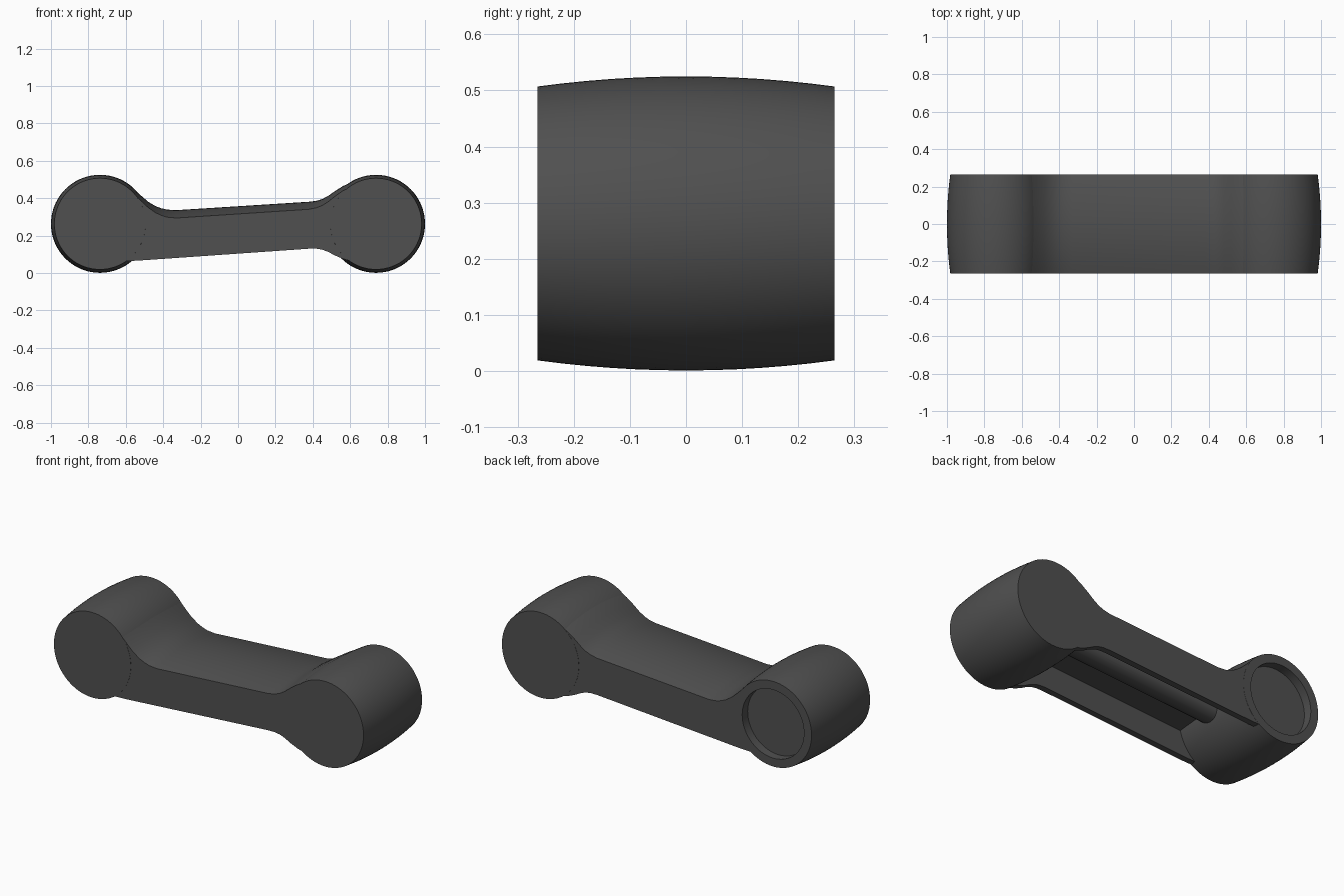
import bpy, bmesh, math

if "Cube" in bpy.data.objects:
    bpy.data.objects.remove(bpy.data.objects["Cube"])

HALF_Y = 0.265
CX, CZ = 0.738, 0.263

dark = bpy.data.materials.new("dark_grey")
dark.diffuse_color = (0.08, 0.08, 0.08, 1)
dark.use_nodes = True
dark.node_tree.nodes["Principled BSDF"].inputs["Base Color"].default_value = dark.diffuse_color


def add_object(bm, name):
    bmesh.ops.recalc_face_normals(bm, faces=bm.faces)
    me = bpy.data.meshes.new(name)
    bm.to_mesh(me)
    bm.free()
    me.materials.append(dark)
    ob = bpy.data.objects.new(name, me)
    bpy.context.collection.objects.link(ob)
    return ob


def activate(ob):
    bpy.ops.object.select_all(action='DESELECT')
    ob.select_set(True)
    bpy.context.view_layer.objects.active = ob


def smooth(ob, angle):
    activate(ob)
    bpy.ops.object.shade_smooth_by_angle(angle=math.radians(angle))


def loft(rings_co):
    bm = bmesh.new()
    rings = [[bm.verts.new(c) for c in ring] for ring in rings_co]
    for a, b in zip(rings, rings[1:]):
        for i in range(len(a)):
            j = (i + 1) % len(a)
            bm.faces.new((a[i], a[j], b[j], b[i]))
    bm.faces.new(rings[0])
    bm.faces.new(rings[-1])
    return bm


def turned(name, x, prof, n=72):
    # solid turned around the y axis
    ang = [2 * math.pi * k / n for k in range(n)]
    return add_object(loft([[(x + r * math.cos(a), y, CZ + r * math.sin(a)) for a in ang]
                            for r, y in prof]), name)


# crowned end barrels, the left one with a round recess in its rear face
crown = [(0.262 - 0.018 * (t / 6) ** 2, HALF_Y * t / 6) for t in range(-6, 7)]
recess = [(0.196, HALF_Y), (0.196, HALF_Y - 0.05)]
smooth(turned("left_barrel", -CX, crown + recess), 30)
smooth(turned("right_barrel", CX, crown), 30)

# side outline of the bar
TOP = [(-0.62, 0.490), (-0.60, 0.482), (-0.58, 0.469), (-0.56, 0.453), (-0.52, 0.415),
       (-0.48, 0.381), (-0.44, 0.357), (-0.41, 0.346), (-0.38, 0.339), (-0.33, 0.336),
       (0.38, 0.381), (0.42, 0.386), (0.45, 0.395), (0.48, 0.411), (0.52, 0.439),
       (0.56, 0.464), (0.60, 0.483), (0.62, 0.490)]
BOTTOM = [(-0.62, 0.064), (-0.60, 0.064), (-0.54, 0.066), (-0.48, 0.070), (0.38, 0.130),
          (0.42, 0.130), (0.45, 0.125), (0.48, 0.114), (0.52, 0.093), (0.56, 0.076),
          (0.60, 0.065), (0.62, 0.064)]


def sample(pts, x):
    for (x0, z0), (x1, z1) in zip(pts, pts[1:]):
        if x <= x1:
            return z0 + (z1 - z0) * (x - x0) / (x1 - x0)
    return pts[-1][1]


# bar lofted along x: crowned top, open channel with a rounded rib underneath
Y, WALL, N = HALF_Y - 0.0008, 0.035, 16
sections = []
for x in sorted({p[0] for p in TOP + BOTTOM}):
    zt, zb = sample(TOP, x), sample(BOTTOM, x)
    drop = 0.042 - 0.019 * min(1, max(0, (abs(x) - 0.36) / 0.22))
    roof = 0.103 + 0.07 * x + 0.14
    sec = [(-Y, zb)]
    sec += [(Y * t, zt - drop * t * t) for t in [-1 + 2 * i / N for i in range(N + 1)]]
    sec += [(Y, zb), (Y - WALL, zb), (Y - WALL, roof)]
    sec += [(0.07 * math.cos(a), roof - 0.05 * math.sin(a))
            for a in [math.pi * i / 10 for i in range(11)]]
    sec += [(-Y + WALL, roof), (-Y + WALL, zb)]
    sections.append([(x, y, z) for y, z in sec])
bar = add_object(loft(sections), "channel_bar")

# hollow out the bar ends so they stop inside the barrel rims
for sx in (-1, 1):
    cutter = turned("bar_end_cutter", sx * CX, [(0.225, -0.4), (0.225, 0.4)])
    cutter.hide_render = True
    mod = bar.modifiers.new("trim", 'BOOLEAN')
    mod.operation = 'DIFFERENCE'
    mod.solver = 'EXACT'
    mod.object = cutter
    activate(bar)
    bpy.ops.object.modifier_apply(modifier=mod.name)
    bpy.data.objects.remove(cutter)
smooth(bar, 35)
